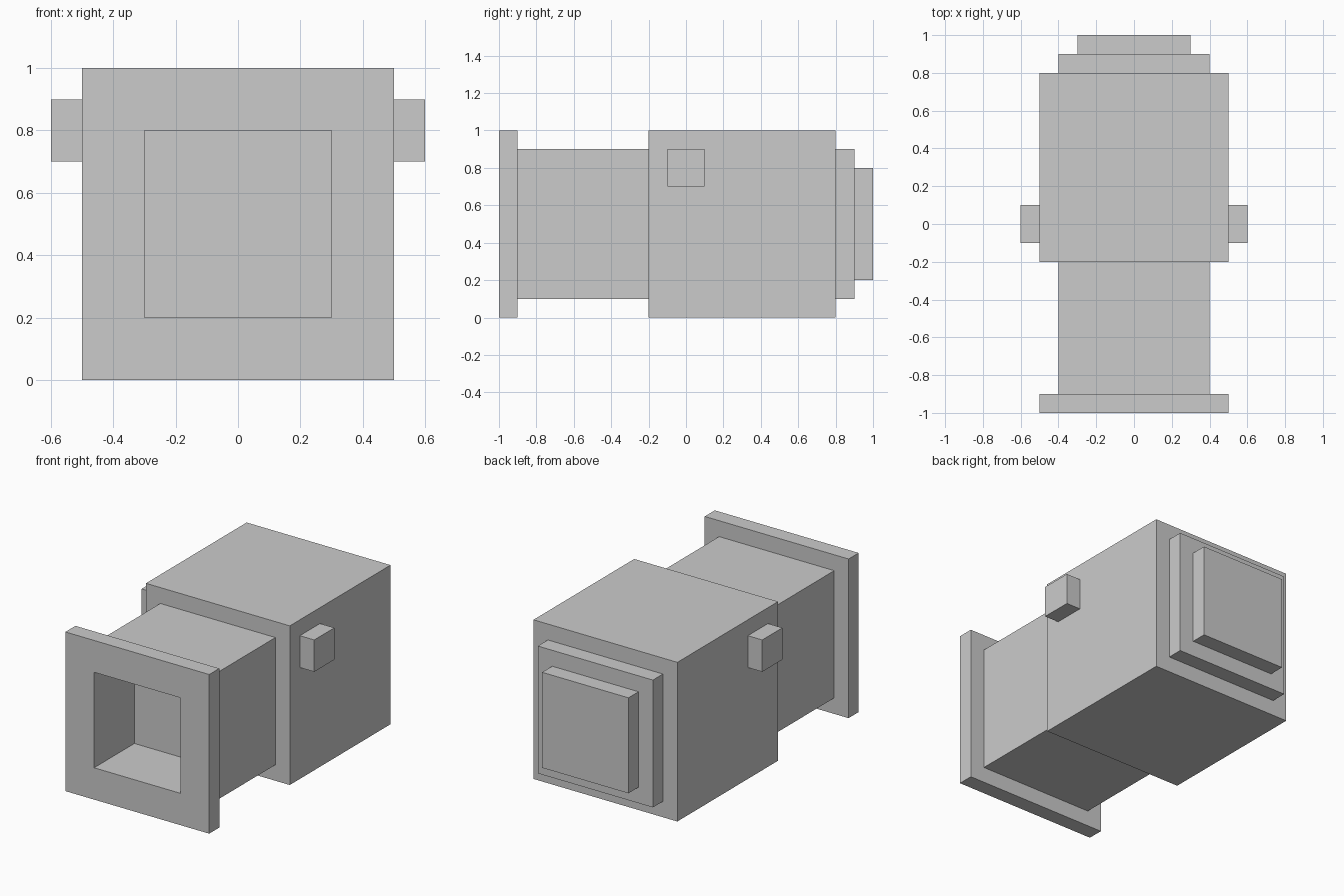
import bpy, bmesh

if "Cube" in bpy.data.objects:
    bpy.data.objects.remove(bpy.data.objects["Cube"])

CENTRE_Z = 0.5


def finish(bm, name):
    bmesh.ops.recalc_face_normals(bm, faces=bm.faces)
    mesh = bpy.data.meshes.new(name)
    bm.to_mesh(mesh)
    bm.free()
    obj = bpy.data.objects.new(name, mesh)
    bpy.context.collection.objects.link(obj)
    return obj


def square_sweep(name, profile):
    """Join square rings, given as (y, half width), along y and cap both ends."""
    bm = bmesh.new()
    corners = [(-1, -1), (1, -1), (1, 1), (-1, 1)]
    rings = [[bm.verts.new((sx * r, y, CENTRE_Z + sz * r)) for sx, sz in corners]
             for y, r in profile]
    for a, b in zip(rings, rings[1:]):
        for i in range(4):
            j = (i + 1) % 4
            bm.faces.new((a[i], a[j], b[j], b[i]))
    bm.faces.new(rings[0])
    bm.faces.new(rings[-1])
    return finish(bm, name)


def box(name, lo, hi):
    bm = bmesh.new()
    bmesh.ops.create_cube(bm, size=1)
    for v in bm.verts:
        v.co = [(a + b) / 2 + c * (b - a) for a, b, c in zip(lo, hi, v.co)]
    return finish(bm, name)


# Barrel: blind square bore, front flange, neck, main block, stepped rear
square_sweep("barrel_body", [
    (-0.6, 0.3), (-1.0, 0.3),
    (-1.0, 0.5), (-0.9, 0.5),
    (-0.9, 0.4), (-0.2, 0.4),
    (-0.2, 0.5), (0.8, 0.5),
    (0.8, 0.4), (0.9, 0.4),
    (0.9, 0.3), (1.0, 0.3),
])

# Side lugs, mirrored across x
lug = box("side_lugs", (0.5, -0.1, 0.7), (0.6, 0.1, 0.9))
lug.modifiers.new("mirror", 'MIRROR').use_axis[0] = True
